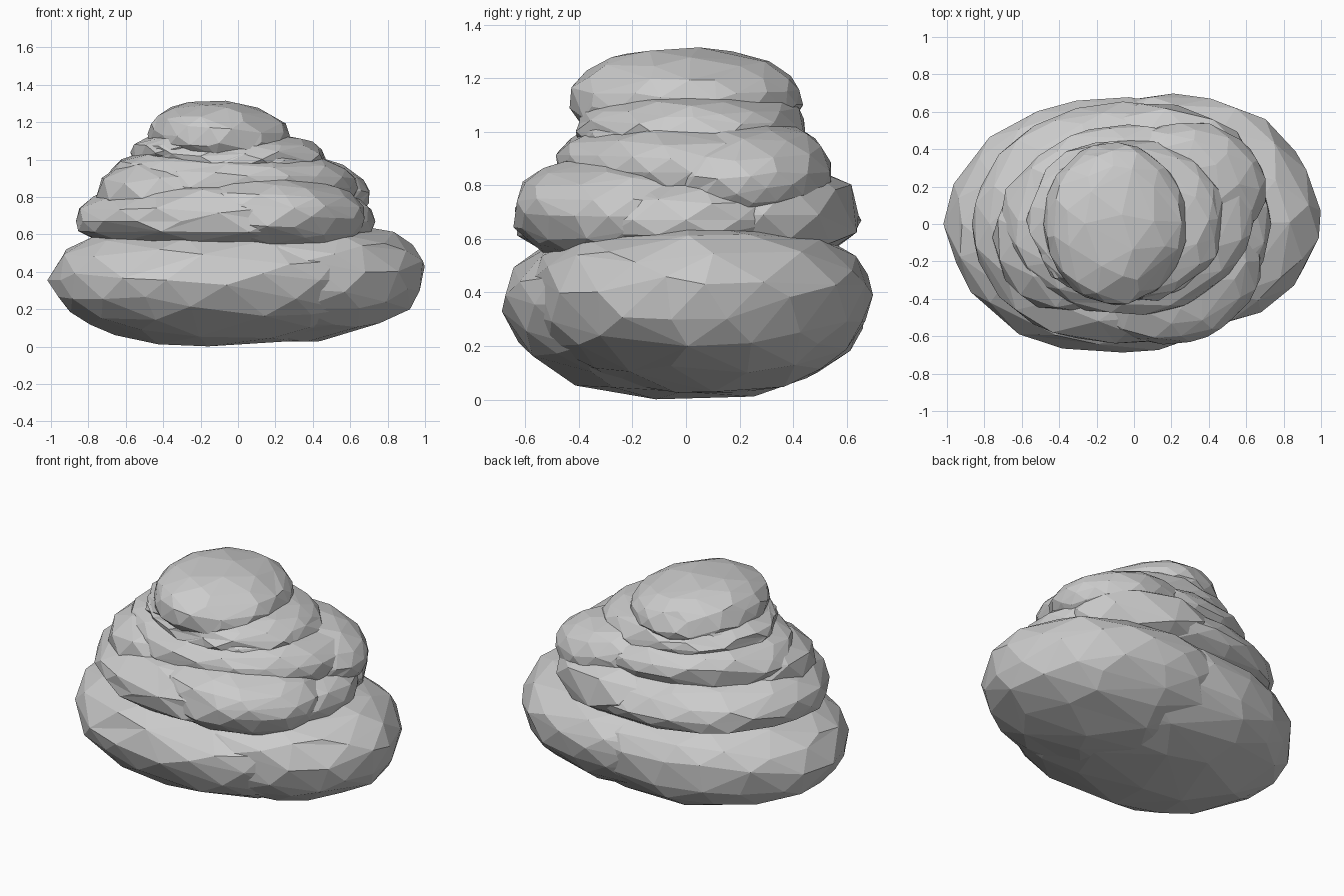
import bpy, bmesh, math
from mathutils import Vector, Matrix, noise

if "Cube" in bpy.data.objects:
    bpy.data.objects.remove(bpy.data.objects["Cube"])

grey = bpy.data.materials.new("plain_grey")
grey.use_nodes = True
grey.diffuse_color = (0.6, 0.6, 0.6, 1)
grey.node_tree.nodes["Principled BSDF"].inputs["Base Color"].default_value = grey.diffuse_color


def lump(name, centre, radii, tilt=(0, 0, 0), below=None, power=2.4, rough=0.05, detail=3):
    """Squashed faceted boulder; below is the half height under its widest level."""
    bm = bmesh.new()
    bmesh.ops.create_icosphere(bm, subdivisions=detail, radius=1)
    turn = Matrix.Rotation(math.radians(tilt[2]), 3, "Z") \
        @ Matrix.Rotation(math.radians(tilt[1]), 3, "Y") \
        @ Matrix.Rotation(math.radians(tilt[0]), 3, "X")
    seed = Vector(centre) * 7
    for v in bm.verts:
        d = v.co.normalized()
        flat = math.hypot(d.x, d.y)
        p = power if d.z > 0 else 2.15
        d /= (flat ** p + abs(d.z) ** p) ** (1 / p)
        d *= 1.01 + rough * noise.noise(d * 2.2 + seed) + rough * 0.4 * noise.noise(d * 6 + seed)
        height = below if below and d.z < 0 else radii[2]
        v.co = turn @ Vector((d.x * radii[0], d.y * radii[1], d.z * height))
    mesh = bpy.data.meshes.new(name)
    bm.to_mesh(mesh)
    bm.free()
    mesh.materials.append(grey)
    ob = bpy.data.objects.new(name, mesh)
    ob.location = centre
    bpy.context.collection.objects.link(ob)
    # Irregular triangles
    mod = ob.modifiers.new("facets", "DECIMATE")
    mod.ratio = 0.6 if detail == 3 else 0.9
    return ob


# Bottom coil: two overlapping lobes that meet in a crease
lump("base_right_lobe", (-0.1, 0, 0.355), (0.89, 0.68, 0.29), (0, 0, 0), below=0.35, power=2.7, rough=0.04)
lump("base_left_lobe", (0.21, 0.05, 0.39), (0.78, 0.63, 0.27), (0, -1, 0), below=0.365, power=2.6, rough=0.04)

# Second coil, thick at the front
lump("second_coil", (-0.06, 0, 0.67), (0.79, 0.64, 0.24), (0, 0, 0), below=0.2, power=2.3)
lump("second_front_lobe", (0.18, -0.23, 0.7), (0.5, 0.41, 0.21), (0, 2, 8))
lump("second_back_lobe", (0.22, 0.3, 0.69), (0.46, 0.34, 0.2), (0, 0, -15), detail=2)

# Third coil, with lobes hanging over the one below
lump("third_coil", (-0.03, 0.02, 0.87), (0.66, 0.5, 0.2), (0, 2, 0), rough=0.06)
lump("third_left_lobe", (0.28, 0.19, 0.84), (0.42, 0.35, 0.19), (3, 8, 0))
lump("third_right_lobe", (-0.4, -0.1, 0.84), (0.35, 0.38, 0.18), (4, -8, 15), detail=2)

# Fourth coil
lump("fourth_coil", (-0.04, 0.02, 1.01), (0.52, 0.43, 0.15), (0, 3, 0), rough=0.08)
lump("fourth_front_fold", (0.08, -0.16, 0.97), (0.38, 0.25, 0.13), (6, 6, 15), detail=2)
lump("fourth_right_fold", (-0.3, 0, 1.07), (0.24, 0.34, 0.11), (0, -14, 0), detail=2)

# Cap
lump("top_cap", (-0.1, 0, 1.11), (0.38, 0.43, 0.2), (0, 4, 0), below=0.17, power=2.2)
